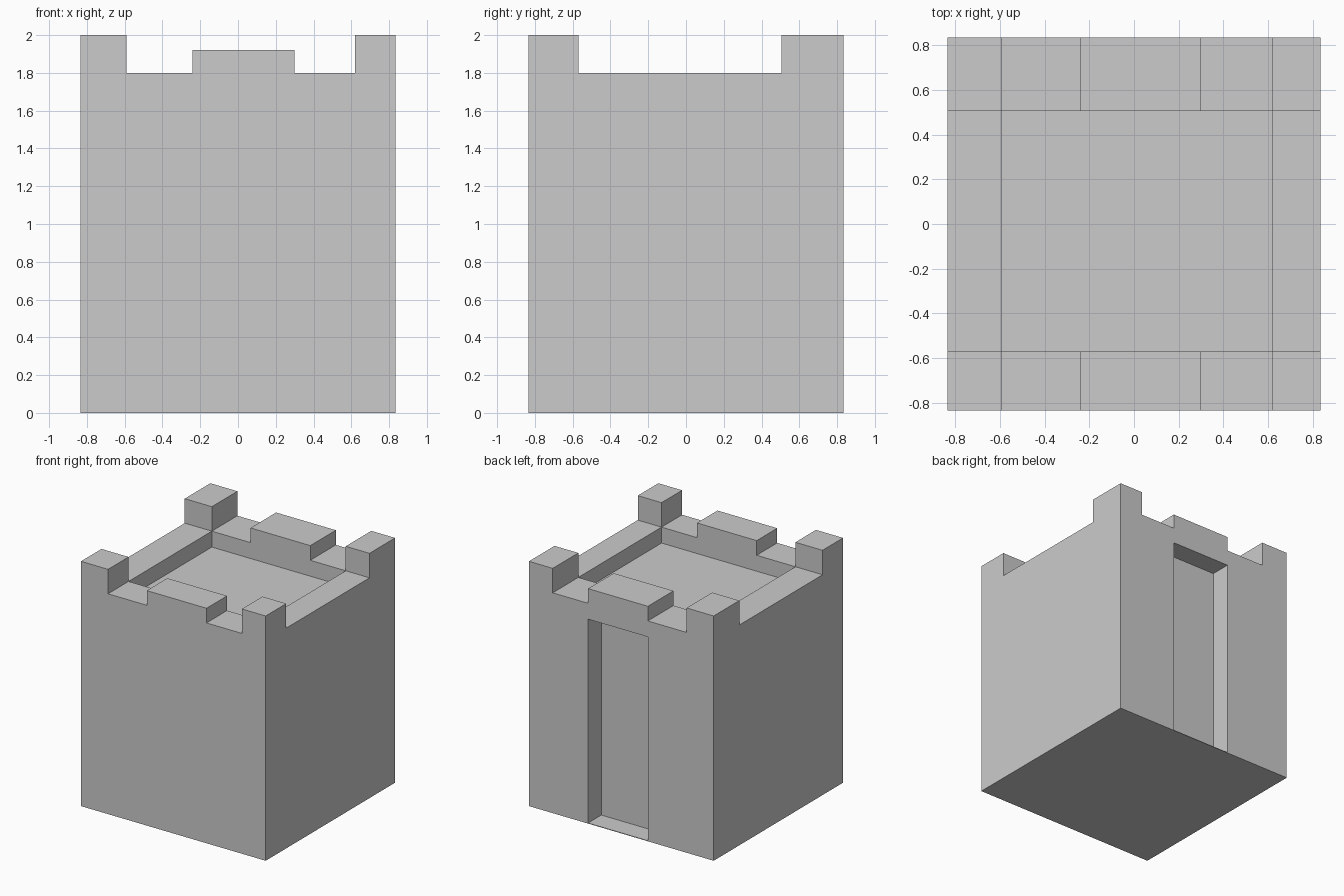
import bpy, bmesh
from mathutils import Vector

if "Cube" in bpy.data.objects:
    bpy.data.objects.remove(bpy.data.objects["Cube"])

H = 0.835            # half width of the tower
BASE = 0.005         # thickness of the base plate
X0, X1 = -0.59, 0.62   # inner faces of the side walls
Y0, Y1 = -0.57, 0.505  # inner faces of the front and back walls
M0, M1 = -0.24, 0.30   # middle merlon and doorway
FLOOR, WALL, MERLON, TOP = 1.67, 1.80, 1.92, 2.0


def prism(name, profile, y0, y1):
    """Extrude an x-z profile from y0 to y1."""
    bm = bmesh.new()
    face = bm.faces.new([bm.verts.new((x, y0, z)) for x, z in profile])
    ext = bmesh.ops.extrude_face_region(bm, geom=[face])
    verts = [g for g in ext["geom"] if isinstance(g, bmesh.types.BMVert)]
    bmesh.ops.translate(bm, verts=verts, vec=Vector((0, y1 - y0, 0)))
    bmesh.ops.recalc_face_normals(bm, faces=bm.faces)
    mesh = bpy.data.meshes.new(name)
    bm.to_mesh(mesh)
    bm.free()
    obj = bpy.data.objects.new(name, mesh)
    bpy.context.collection.objects.link(obj)
    return obj


def box(name, x0, x1, y0, y1, z0, z1):
    return prism(name, [(x0, z0), (x1, z0), (x1, z1), (x0, z1)], y0, y1)


def cut(target, cutter):
    mod = target.modifiers.new(cutter.name, 'BOOLEAN')
    mod.operation = 'DIFFERENCE'
    mod.solver = 'EXACT'
    mod.object = cutter
    bpy.context.view_layer.objects.active = target
    bpy.ops.object.modifier_apply(modifier=mod.name)
    bpy.data.objects.remove(cutter, do_unlink=True)


# Tower body: battlement silhouette pulled from front to back
tower = prism("tower", [
    (-H, BASE), (H, BASE), (H, TOP), (X1, TOP), (X1, WALL), (M1, WALL),
    (M1, MERLON), (M0, MERLON), (M0, WALL), (X0, WALL), (X0, TOP), (-H, TOP),
], -H, H)

# Gap between the corner posts along the sides
cut(tower, box("side_gap", -1, 1, Y0, Y1, WALL, 2.2))
# Sunken roof floor
cut(tower, box("roof_well", X0, X1, Y0, Y1, FLOOR, 2.2))
# Door recess in the back wall
cut(tower, box("doorway", M0, M1, H - 0.17, 1, -0.1, FLOOR))

# Thin base plate
box("base_plate", -H, H, -H, H, 0, BASE)
